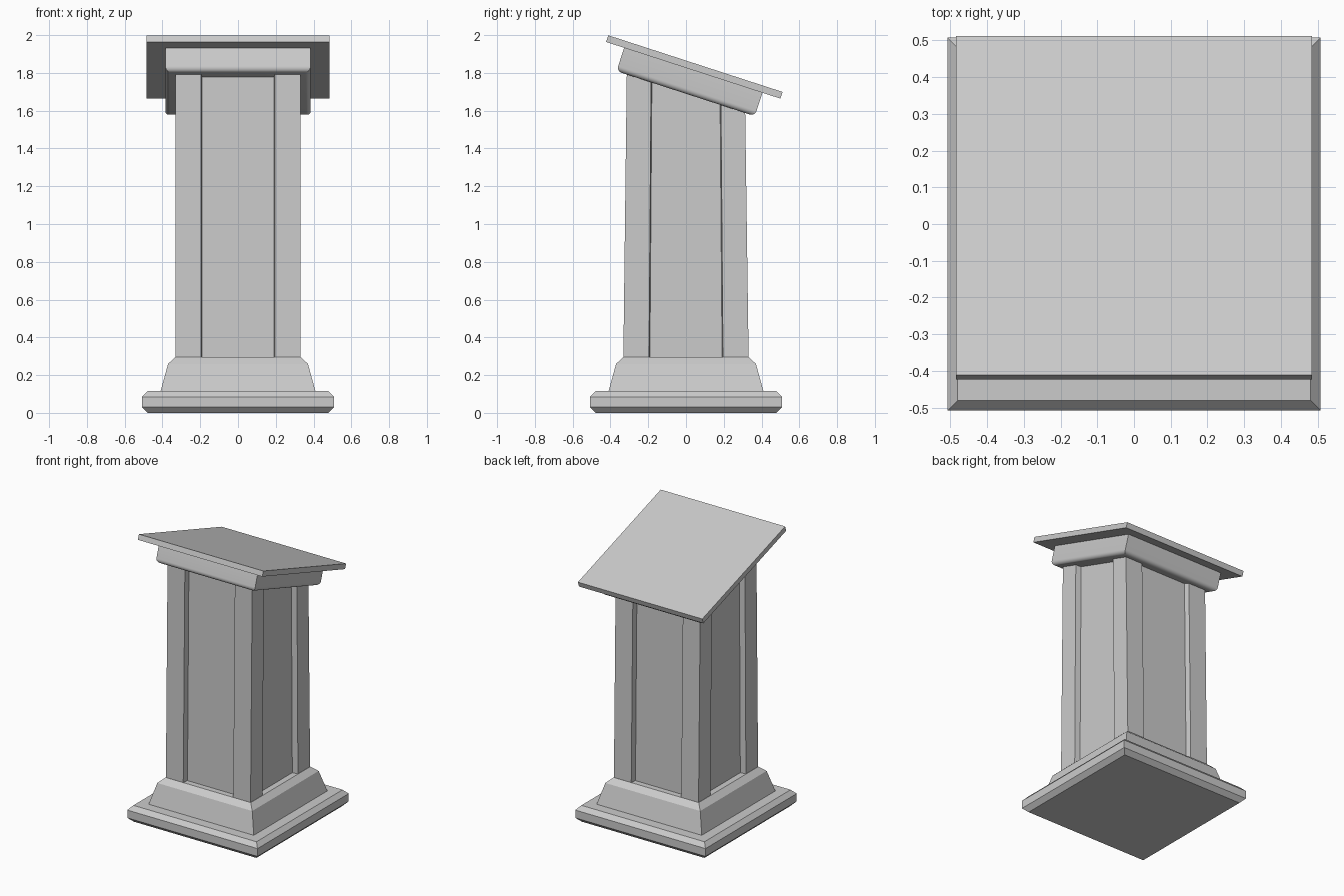
import bpy, bmesh, math
from mathutils import Matrix

if "Cube" in bpy.data.objects:
    bpy.data.objects.remove(bpy.data.objects["Cube"])

TILT = math.radians(18)
TOP_Y, TOP_Z = 0.05, 1.849   # centre of the sloped reading surface


def build_rings(name, rings, matrix=Matrix()):
    """Loft matching rings of points, bottom to top, and cap both ends."""
    bm = bmesh.new()
    loops = [[bm.verts.new(matrix @ Matrix.Translation(p).translation) for p in ring] for ring in rings]
    for a, b in zip(loops, loops[1:]):
        for i in range(len(a)):
            j = (i + 1) % len(a)
            bm.faces.new((a[i], a[j], b[j], b[i]))
    bm.faces.new(loops[0][::-1])
    bm.faces.new(loops[-1])
    bmesh.ops.recalc_face_normals(bm, faces=bm.faces)
    mesh = bpy.data.meshes.new(name)
    bm.to_mesh(mesh)
    bm.free()
    obj = bpy.data.objects.new(name, mesh)
    bpy.context.collection.objects.link(obj)
    return obj


def square_loft(name, profile, matrix=Matrix()):
    """Sweep a (half width, height) profile around a square."""
    corners = ((-1, -1), (1, -1), (1, 1), (-1, 1))
    return build_rings(name, [[(h * x, h * y, z) for x, y in corners] for h, z in profile], matrix)


# Base slab with chamfered edges, and the stepped plinth above it
square_loft("base_slab", [(0.478, 0), (0.508, 0.03), (0.508, 0.085), (0.48, 0.115)])
square_loft("plinth", [(0.41, 0.115), (0.37, 0.26), (0.332, 0.295)])

# Column: square with a recessed panel on every side, tapering front to back
side = [(-0.33, -0.33), (-0.195, -0.33), (-0.19, -0.29), (0.19, -0.29), (0.195, -0.33)]
section = []
for k in range(4):
    c, s = round(math.cos(k * math.pi / 2)), round(math.sin(k * math.pi / 2))
    section += [(c * x - s * y, s * x + c * y) for x, y in side]


def column_top(x, y):
    y *= 0.95
    z = TOP_Z - (y - TOP_Y) * math.tan(TILT) - 0.162 / math.cos(TILT)
    return (x, y, z)


build_rings("column", [[(x, y * 1.005, 0.295) for x, y in section],
                       [column_top(x, y) for x, y in section]])

# Sloped top: moulding with rounded lower edge, and the reading board
slope = Matrix.Translation((0, TOP_Y, TOP_Z)) @ Matrix.Rotation(-TILT, 4, 'X')
R = 0.028
arc = [(0.385 - R + R * math.sin(a), -0.167 + R - R * math.cos(a))
       for a in (math.pi / 2 * i / 6 for i in range(7))]
moulding = square_loft("top_moulding", arc + [(0.385, -0.037)], slope)
square_loft("reading_board", [(0.485, -0.037), (0.485, 0)], slope)

bpy.context.view_layer.objects.active = moulding
moulding.select_set(True)
bpy.ops.object.shade_smooth_by_angle(angle=math.radians(30))
